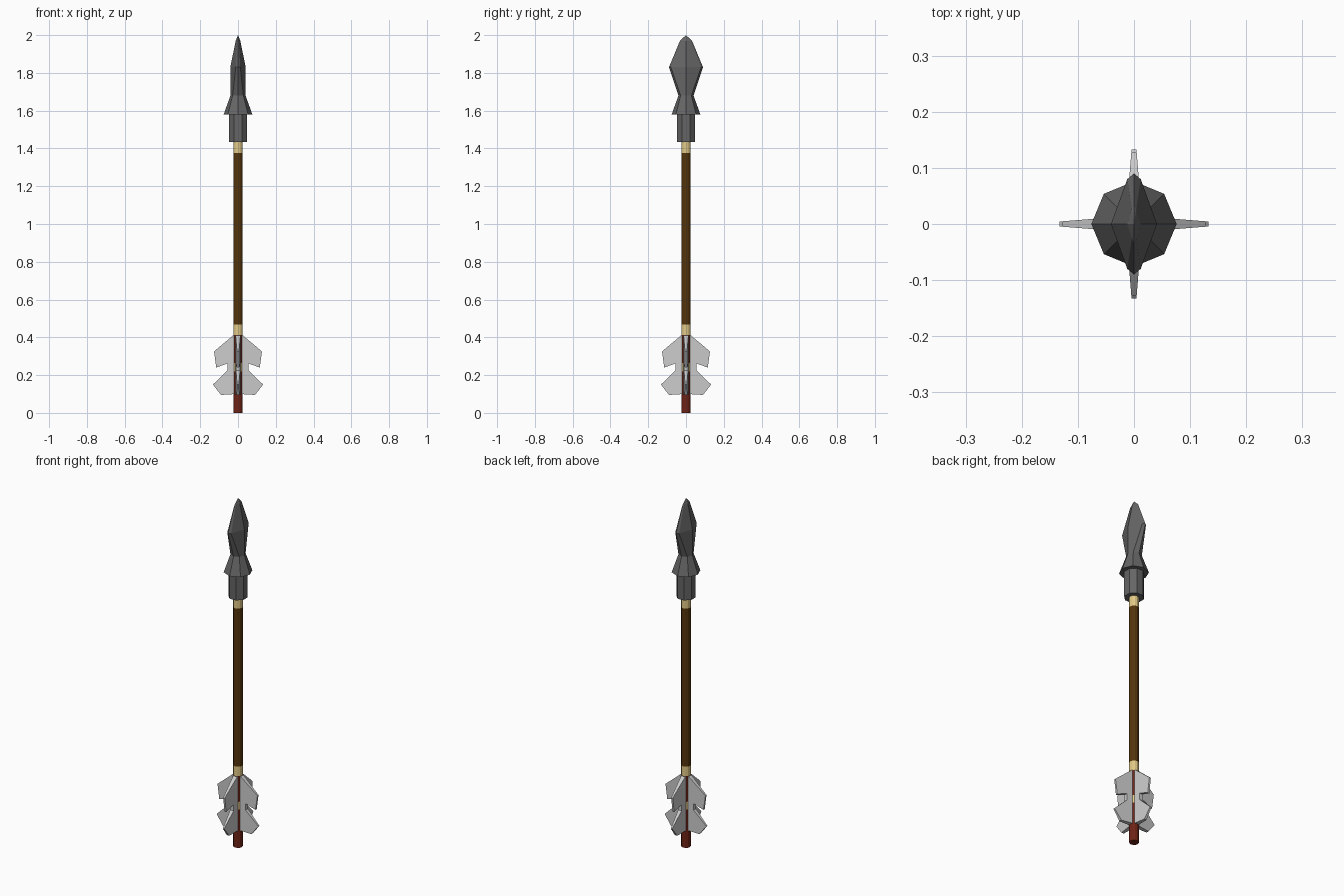
import bpy, bmesh
from math import cos, sin, pi, radians
from mathutils import Matrix

if "Cube" in bpy.data.objects:
    bpy.data.objects.remove(bpy.data.objects["Cube"])


def material(name, rgb):
    m = bpy.data.materials.new(name)
    m.diffuse_color = (*rgb, 1)
    m.use_nodes = True
    m.node_tree.nodes["Principled BSDF"].inputs["Base Color"].default_value = m.diffuse_color
    return m


IRON = material("dark_iron", (0.13, 0.13, 0.13))
WOOD = material("dark_wood", (0.09, 0.035, 0.004))
RED = material("red_wood", (0.16, 0.017, 0.008))
GOLD = material("pale_binding", (0.75, 0.58, 0.24))


def add_object(name, bm, mat=None):
    bmesh.ops.recalc_face_normals(bm, faces=bm.faces)
    me = bpy.data.meshes.new(name)
    bm.to_mesh(me)
    bm.free()
    if mat:
        me.materials.append(mat)
    ob = bpy.data.objects.new(name, me)
    bpy.context.collection.objects.link(ob)
    return ob


def loft(name, rings, mat, tip=None):
    """Join equal-sized rings of (x, y, z) points, closing the ends."""
    bm = bmesh.new()
    rows = [[bm.verts.new(p) for p in ring] for ring in rings]
    n = len(rows[0])
    for a, b in zip(rows, rows[1:]):
        for i in range(n):
            j = (i + 1) % n
            bm.faces.new((a[i], a[j], b[j], b[i]))
    bm.faces.new(rows[0][::-1])
    if tip:
        t = bm.verts.new(tip)
        for i in range(n):
            bm.faces.new((rows[-1][i], rows[-1][(i + 1) % n], t))
    else:
        bm.faces.new(rows[-1])
    return add_object(name, bm, mat)


def circle(r, z, n=8, phase=0.0):
    return [(r * cos(2 * pi * i / n + phase), r * sin(2 * pi * i / n + phase), z)
            for i in range(n)]


def blade(x, edge_x, edge_y, y, z):
    """Eight-point lens section: ridge at +-x, bevelled cutting edge at +-y."""
    return [(x, 0, z), (edge_x, edge_y, z), (0, y, z), (-edge_x, edge_y, z),
            (-x, 0, z), (-edge_x, -edge_y, z), (0, -y, z), (edge_x, -edge_y, z)]


# Shaft sections and bindings
for name, z0, z1, mat in (("shaft_tail", 0, 0.22, RED),
                          ("fin_binding", 0.22, 0.265, GOLD),
                          ("shaft_fletching", 0.265, 0.412, RED),
                          ("lower_binding", 0.412, 0.467, GOLD),
                          ("shaft", 0.467, 1.376, WOOD),
                          ("upper_binding", 1.376, 1.44, GOLD)):
    loft(name, [circle(0.025, z0, 12), circle(0.025, z1, 12)], mat)

# Socket and faceted arrowhead
loft("socket", [circle(0.052, 1.435, 8, pi / 8), circle(0.052, 1.59, 8, pi / 8)], IRON)
loft("arrowhead", [circle(0.076, 1.58), circle(0.04, 1.68),
                   blade(0.041, 0.012, 0.08, 0.09, 1.83),
                   blade(0.012, 0.004, 0.026, 0.032, 1.97)],
     IRON, tip=(0, 0, 2.0))

# Four notched fins, thinner toward the outside
PROFILE = [(0.012, 0.41), (0.026, 0.41), (0.127, 0.325), (0.115, 0.24),
           (0.055, 0.262), (0.055, 0.225), (0.133, 0.15), (0.09, 0.095),
           (0.012, 0.10)]
for k, side in enumerate(("right", "back", "left", "front")):
    bm = bmesh.new()
    sides = [[bm.verts.new((x, s * (0.015 - 0.08 * x), z)) for x, z in PROFILE]
             for s in (-1, 1)]
    a, b = sides
    for i in range(len(PROFILE)):
        j = (i + 1) % len(PROFILE)
        bm.faces.new((a[i], a[j], b[j], b[i]))
    bm.faces.new(a)
    bm.faces.new(b[::-1])
    bmesh.ops.rotate(bm, verts=bm.verts, matrix=Matrix.Rotation(radians(90 * k), 3, 'Z'))
    add_object(side + "_fin", bm)
